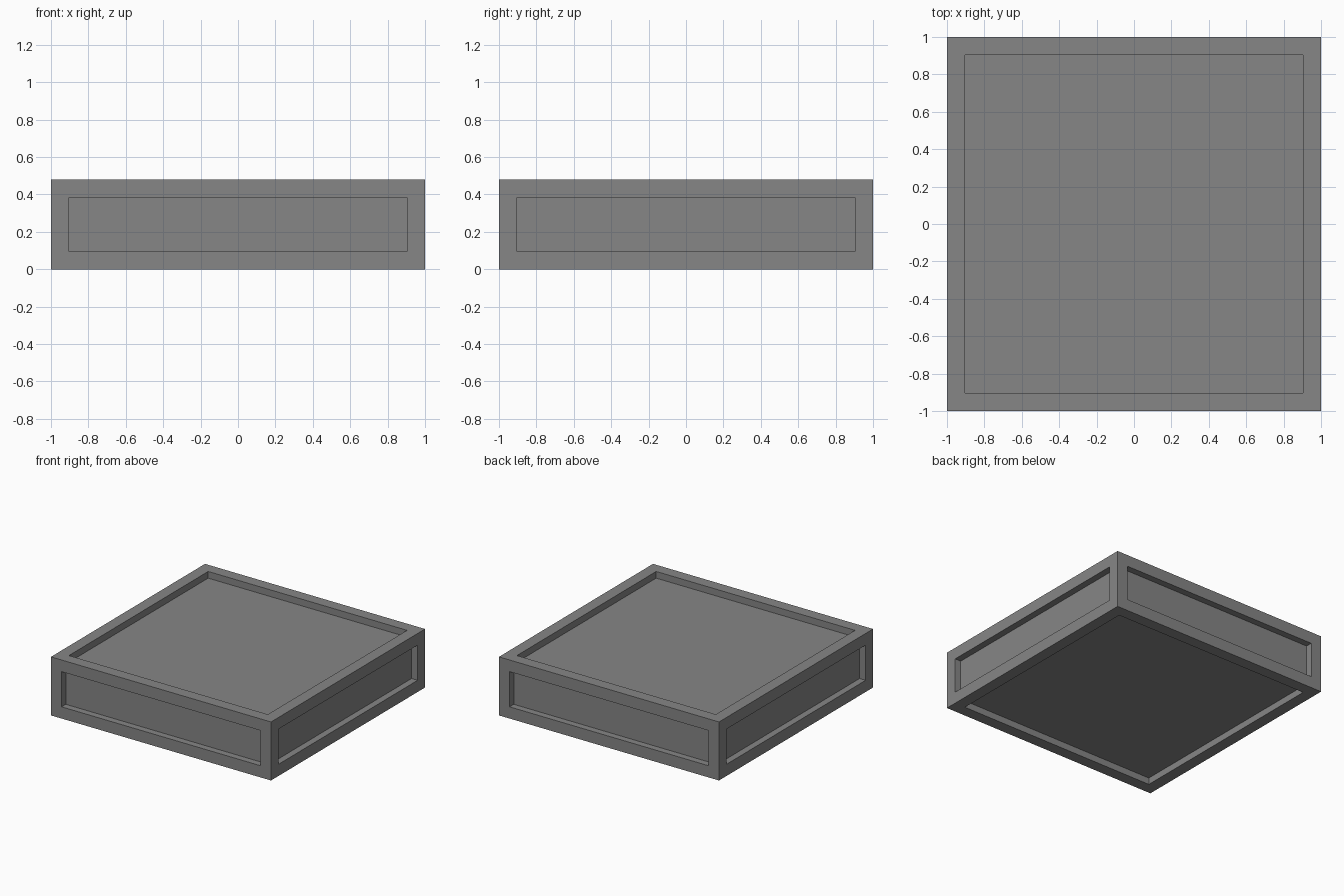
import bpy
import bmesh

SIZE, HEIGHT = 2.0, 0.481
BORDER, DEPTH = 0.096, 0.055

default_cube = bpy.data.objects.get("Cube")
if default_cube:
    bpy.data.objects.remove(default_cube, do_unlink=True)

# Single flat grey
grey = bpy.data.materials.new("mid_grey")
grey.use_nodes = True
colour = (0.238, 0.238, 0.238, 1)
grey.diffuse_color = colour
grey.node_tree.nodes["Principled BSDF"].inputs["Base Color"].default_value = colour

# Solid slab standing on the ground
bm = bmesh.new()
bmesh.ops.create_cube(bm, size=1)
bmesh.ops.scale(bm, vec=(SIZE, SIZE, HEIGHT), verts=bm.verts)
bmesh.ops.translate(bm, vec=(0, 0, HEIGHT / 2), verts=bm.verts)
bm.normal_update()

# Frame border on all six sides, with a straight-walled sunken panel in each
panels = list(bm.faces)
bmesh.ops.inset_individual(bm, faces=panels, thickness=BORDER, use_even_offset=True)
bm.normal_update()
sunken = bmesh.ops.extrude_discrete_faces(bm, faces=panels)["faces"]
bm.normal_update()
for face in sunken:
    bmesh.ops.translate(bm, vec=face.normal * -DEPTH, verts=face.verts)
bmesh.ops.recalc_face_normals(bm, faces=bm.faces)

mesh = bpy.data.meshes.new("panelled_slab")
bm.to_mesh(mesh)
bm.free()
mesh.materials.append(grey)
slab = bpy.data.objects.new("panelled_slab", mesh)
bpy.context.collection.objects.link(slab)
